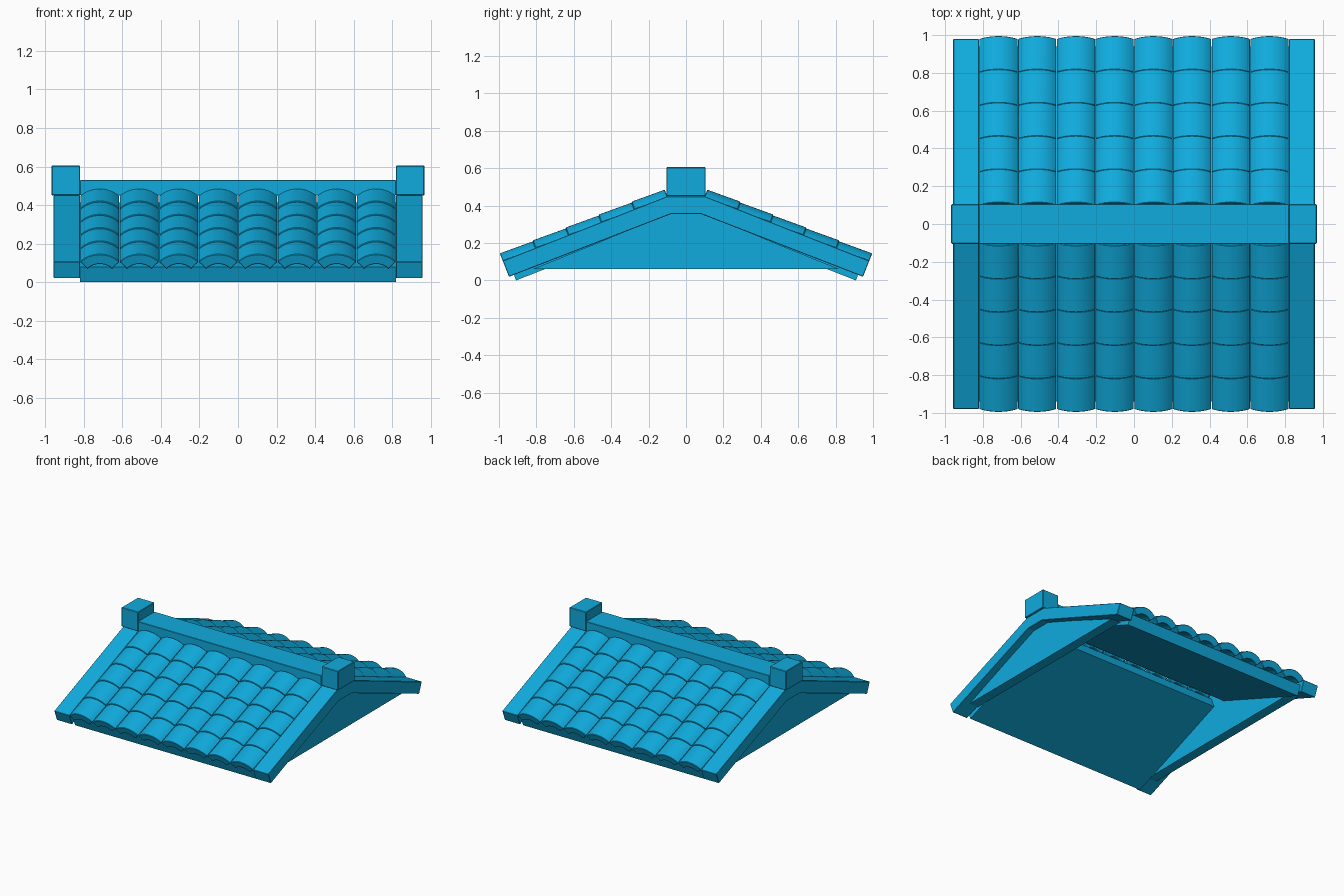
import bpy, bmesh, math

if "Cube" in bpy.data.objects:
    bpy.data.objects.remove(bpy.data.objects["Cube"], do_unlink=True)

BLUE = (0.005, 0.41, 0.73, 1.0)
mat = bpy.data.materials.new("roof blue")
mat.use_nodes = True
mat.diffuse_color = BLUE
bsdf = next(n for n in mat.node_tree.nodes if n.type == "BSDF_PRINCIPLED")
bsdf.inputs["Base Color"].default_value = BLUE

# Roof pitch: slope starts at the ridge edge and falls to the eave
RIDGE_Y, RIDGE_Z = 0.10, 0.45
EAVE_Y, EAVE_Z = 0.98, 0.105
LENGTH = math.hypot(EAVE_Y - RIDGE_Y, RIDGE_Z - EAVE_Z)
COS = (EAVE_Y - RIDGE_Y) / LENGTH
SIN = (RIDGE_Z - EAVE_Z) / LENGTH
HALF_W = 0.82
COLUMNS, ROWS = 8, 5


def on_slope(s, h):
    """(y, z) at distance s down the slope and height h off its surface."""
    return RIDGE_Y + s * COS + h * SIN, RIDGE_Z - s * SIN + h * COS


def loft(bm, ring_a, ring_b):
    """Closed prism between two rings of equal length."""
    a = [bm.verts.new(p) for p in ring_a]
    b = [bm.verts.new(p) for p in ring_b]
    n = len(a)
    bm.faces.new(a)
    bm.faces.new(b[::-1])
    for i in range(n):
        bm.faces.new((a[i], b[i], b[(i + 1) % n], a[(i + 1) % n]))


def finish(bm, name, bevel=0.0):
    bmesh.ops.recalc_face_normals(bm, faces=bm.faces)
    mesh = bpy.data.meshes.new(name)
    bm.to_mesh(mesh)
    bm.free()
    mesh.materials.append(mat)
    obj = bpy.data.objects.new(name, mesh)
    bpy.context.collection.objects.link(obj)
    if bevel:
        mod = obj.modifiers.new("soft_edges", "BEVEL")
        mod.width = bevel
        mod.segments = 1
        mod.limit_method = "ANGLE"
        mod.angle_limit = math.radians(40)
    return obj


def extrude_x(name, profile, x0, x1, bevel=0.0):
    """Extrude a (y, z) profile along x."""
    bm = bmesh.new()
    loft(bm, [(x0, y, z) for y, z in profile], [(x1, y, z) for y, z in profile])
    return finish(bm, name, bevel)


def mirrored(half):
    """Complete a half profile across y = 0."""
    return half + [(-y, z) for y, z in reversed(half)]


def rect(y, z0, z1):
    return [(-y, z0), (y, z0), (y, z1), (-y, z1)]


def tiles(name, side):
    """Arched tiles laid in rows and columns on one slope."""
    bm = bmesh.new()
    width = 2 * HALF_W / COLUMNS
    radius, thick, segs = width / 2 / math.sin(math.pi / 4), 0.055, 12
    drop = radius * math.cos(math.pi / 4)
    angles = [math.radians(-45 + 90 * i / segs) for i in range(segs + 1)]
    arch = [(radius * math.sin(a), radius * math.cos(a) - drop) for a in angles]
    inner = radius - thick
    arch += [(inner * math.sin(a), inner * math.cos(a) - drop) for a in reversed(angles)]
    step = LENGTH / ROWS
    for col in range(COLUMNS):
        cx = -HALF_W + (col + 0.5) * width
        for row in range(ROWS):
            rings = []
            # The upper end tucks slightly under the tile above
            for s, sink in ((row * step, 0.005), ((row + 1) * step, 0.0)):
                ring = []
                for x, h in arch:
                    y, z = on_slope(s, h - sink)
                    ring.append((cx + x, side * y, z))
                rings.append(ring)
            loft(bm, *rings)
    obj = finish(bm, name, 0.003)
    bpy.ops.object.select_all(action="DESELECT")
    obj.select_set(True)
    bpy.context.view_layer.objects.active = obj
    bpy.ops.object.shade_smooth_by_angle(angle=math.radians(30))


# Tiles and the boards below them, one set per slope
DECK_TOP, DECK_BOTTOM, DECK_END = -0.039, -0.124, 0.917
for label, side in (("front", -1), ("back", 1)):
    tiles(label + "_tiles", side)
    board = [on_slope(0, DECK_TOP), on_slope(DECK_END, DECK_TOP),
             on_slope(DECK_END, DECK_BOTTOM), on_slope(0, DECK_BOTTOM)]
    extrude_x(label + "_deck", [(side * y, z) for y, z in board], -HALF_W, HALF_W)

# Ridge beam
extrude_x("ridge_beam", rect(0.105, RIDGE_Z, 0.53), -HALF_W, HALF_W, 0.003)

# Gable ends: sloped barge board, recessed wall panel and ridge cap
BARGE = -0.092
barge = mirrored([(RIDGE_Y, RIDGE_Z), (EAVE_Y, EAVE_Z), on_slope(LENGTH, BARGE), (0.08, 0.355)])
# Reorder so the outline runs along the top, then back along the underside
barge = [barge[i] for i in (0, 1, 2, 3, 4, 5, 6, 7)]
panel = mirrored([(0.82, 0.06), (0.08, 0.36)])
for label, side in (("right", -1), ("left", 1)):
    extrude_x(label + "_barge_board", barge, side * HALF_W, side * 0.957, 0.003)
    extrude_x(label + "_gable_panel", panel, side * HALF_W, side * 0.90)
    extrude_x(label + "_ridge_cap", rect(0.105, RIDGE_Z, 0.605), side * HALF_W, side * 0.968, 0.004)
